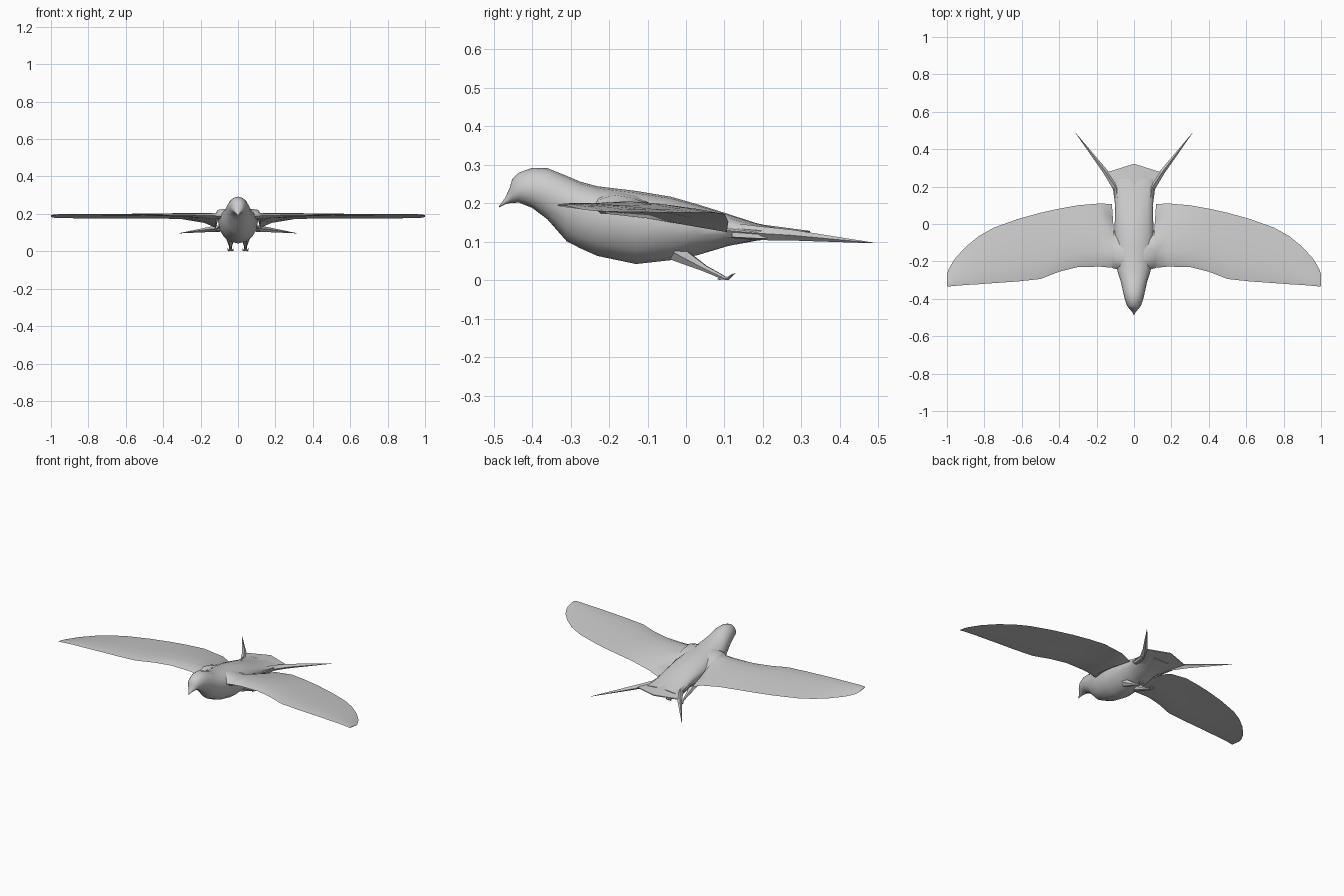
import bpy, bmesh, math
from mathutils import Vector

grey = bpy.data.materials.new("plain grey")
grey.diffuse_color = (0.6, 0.6, 0.6, 1)


def make_object(name, bm, angle=50, mirror=False):
    bmesh.ops.recalc_face_normals(bm, faces=bm.faces)
    mesh = bpy.data.meshes.new(name)
    bm.to_mesh(mesh)
    bm.free()
    mesh.materials.append(grey)
    ob = bpy.data.objects.new(name, mesh)
    bpy.context.collection.objects.link(ob)
    bpy.ops.object.select_all(action='DESELECT')
    ob.select_set(True)
    bpy.context.view_layer.objects.active = ob
    bpy.ops.object.shade_smooth_by_angle(angle=math.radians(angle))
    if mirror:
        ob.modifiers.new("mirror", 'MIRROR')
    return ob


def loft(rings):
    """Skin closed rings of equal length and cap both ends."""
    bm = bmesh.new()
    rows = [[bm.verts.new(p) for p in r] for r in rings]
    n = len(rows[0])
    for a, b in zip(rows, rows[1:]):
        for i in range(n):
            j = (i + 1) % n
            bm.faces.new((a[i], a[j], b[j], b[i]))
    bm.faces.new(rows[0])
    bm.faces.new(rows[-1][::-1])
    return bm


def tube(points, radii, sides=6):
    """Tapered tube through points."""
    pts = [Vector(p) for p in points]
    rings = []
    for k, p in enumerate(pts):
        d = (pts[min(k + 1, len(pts) - 1)] - pts[max(k - 1, 0)]).normalized()
        u = d.cross(Vector((0.13, 0.1, 1))).normalized()
        v = d.cross(u)
        rings.append([p + radii[k] * (math.cos(t) * u + math.sin(t) * v)
                      for t in (2 * math.pi * i / sides for i in range(sides))])
    return loft(rings)


# Body with head and beak: y, bottom, widest height, top, half width
body = [
    (-0.486, 0.189, 0.190, 0.192, 0.001),
    (-0.470, 0.197, 0.204, 0.214, 0.010),
    (-0.458, 0.200, 0.214, 0.240, 0.020),
    (-0.452, 0.200, 0.226, 0.262, 0.027),
    (-0.435, 0.202, 0.236, 0.279, 0.038),
    (-0.400, 0.188, 0.236, 0.292, 0.050),
    (-0.360, 0.158, 0.225, 0.291, 0.059),
    (-0.310, 0.101, 0.203, 0.271, 0.070),
    (-0.275, 0.083, 0.188, 0.256, 0.082),
    (-0.230, 0.063, 0.175, 0.244, 0.094),
    (-0.130, 0.042, 0.160, 0.232, 0.106),
    (-0.040, 0.052, 0.155, 0.217, 0.106),
    (0.030, 0.065, 0.150, 0.197, 0.102),
    (0.110, 0.089, 0.137, 0.172, 0.100),
    (0.180, 0.102, 0.127, 0.149, 0.104),
    (0.240, 0.110, 0.122, 0.135, 0.108),
]
rings = []
for y, lo, mid, hi, w in body:
    ring = []
    for i in range(16):
        t = 2 * math.pi * i / 16
        s = math.sin(t)
        ring.append((w * math.cos(t), y, mid + s * ((hi - mid) if s > 0 else (mid - lo))))
    rings.append(ring)
make_object("body", loft(rings))

# Wings: x, leading y, trailing y, leading z, trailing z, thickness
wing = [
    (0.050, -0.250, -0.010, 0.190, 0.160, 0.050),
    (0.108, -0.238, -0.040, 0.190, 0.165, 0.040),
    (0.118, -0.234, 0.106, 0.190, 0.125, 0.034),
    (0.180, -0.228, 0.110, 0.192, 0.152, 0.024),
    (0.300, -0.230, 0.100, 0.194, 0.172, 0.017),
    (0.400, -0.255, 0.082, 0.195, 0.175, 0.013),
    (0.500, -0.294, 0.060, 0.196, 0.176, 0.011),
    (0.620, -0.307, 0.027, 0.197, 0.176, 0.009),
    (0.750, -0.316, -0.020, 0.198, 0.176, 0.008),
    (0.830, -0.322, -0.065, 0.198, 0.176, 0.007),
    (0.900, -0.326, -0.122, 0.198, 0.177, 0.006),
    (0.960, -0.331, -0.188, 0.197, 0.178, 0.005),
    (0.990, -0.334, -0.240, 0.195, 0.180, 0.004),
    (1.000, -0.332, -0.270, 0.193, 0.184, 0.003),
]
# chord fraction, offset from the chord in thicknesses
section = [(0, 0), (0.08, 0.55), (0.25, 0.95), (0.5, 0.9), (0.78, 0.5),
           (1, 0), (0.75, -0.05), (0.4, -0.1), (0.1, -0.35)]
make_object("wings", loft([[(x, yl + f * (yt - yl), zl + f * (zt - zl) + o * th)
                            for f, o in section]
                           for x, yl, yt, zl, zt, th in wing]), mirror=True)

# Tail fan: thin tapering plate from rump to the shallow rear point
fan = [(0.0, 0.12, 0.155, 0.100), (0.10, 0.12, 0.135, 0.112),
       (0.112, 0.20, 0.128, 0.108), (0.14, 0.278, 0.122, 0.117),
       (0.0, 0.322, 0.128, 0.122)]
bm = bmesh.new()
up = [bm.verts.new((x, y, zt)) for x, y, zt, zb in fan]
dn = [bm.verts.new((x, y, zb)) for x, y, zt, zb in fan]
bm.faces.new(up)
bm.faces.new(dn[::-1])
for i in range(4):
    bm.faces.new((up[i], dn[i], dn[i + 1], up[i + 1]))
make_object("tail_fan", bm, 30, mirror=True)

# Tail streamers: long spikes spreading outward
streamer = [(0.080, 0.085, 0.110, 0.015, 0.128, 0.020),
            (0.090, 0.180, 0.150, 0.180, 0.122, 0.016),
            (0.122, 0.215, 0.165, 0.240, 0.120, 0.015),
            (0.309, 0.484, 0.313, 0.486, 0.097, 0.001)]
streamer[0] = (0.070, 0.120, 0.101, 0.100, 0.130, 0.020)
streamer[1] = (0.080, 0.200, 0.112, 0.185, 0.122, 0.018)
streamer[2] = (0.140, 0.285, 0.162, 0.270, 0.117, 0.014)
make_object("tail_streamers", loft([[(xa, ya, z), ((xa + xb) / 2, (ya + yb) / 2, z + h),
                                     (xb, yb, z), ((xa + xb) / 2, (ya + yb) / 2, z - h)]
                                    for xa, ya, xb, yb, z, h in streamer]), 30, mirror=True)

# Legs trailing back from the belly
make_object("legs", tube([(0.040, -0.03, 0.075), (0.040, 0.01, 0.052),
                          (0.040, 0.05, 0.030), (0.040, 0.095, 0.008)],
                         [0.026, 0.017, 0.009, 0.006]), mirror=True)

# Toes: three curling up behind, one short in front
for k, (dx, dy, dz) in enumerate([(-0.016, 0.030, 0.014), (0.0, 0.036, 0.016),
                                  (0.016, 0.030, 0.014), (0.0, -0.010, -0.002)]):
    make_object(f"toes_{k + 1}", tube([(0.040, 0.092, 0.008),
                                       (0.040 + dx * 0.7, 0.092 + dy * 0.5, 0.004),
                                       (0.040 + dx, 0.092 + dy, 0.004 + dz * 0.9)],
                                      [0.006, 0.004, 0.001], 5), mirror=True)
